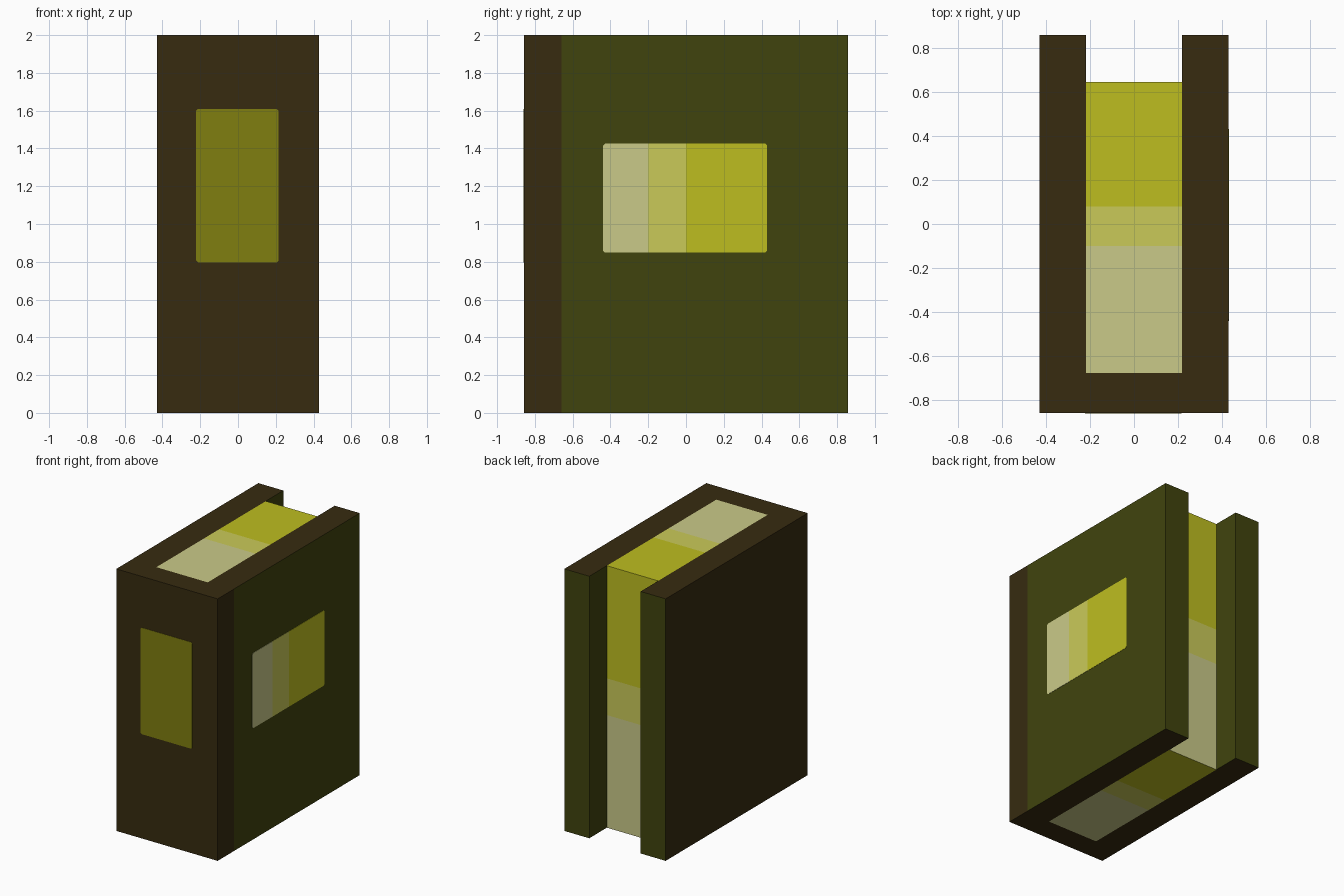
import bpy, bmesh
from mathutils import Vector

if "Cube" in bpy.data.objects:
    bpy.data.objects.remove(bpy.data.objects["Cube"])


def material(name, hex_code):
    srgb = [int(hex_code[i:i + 2], 16) / 255 for i in (0, 2, 4)]
    lin = [c / 12.92 if c <= 0.04045 else ((c + 0.055) / 1.055) ** 2.4 for c in srgb]
    m = bpy.data.materials.new(name)
    m.diffuse_color = (*lin, 1)
    m.use_nodes = True
    m.node_tree.nodes["Principled BSDF"].inputs["Base Color"].default_value = m.diffuse_color
    return m


BROWN = material("dark brown", "372B10")
GREEN = material("dark green", "40440D")
OLIVE = material("olive", "807E10")
YELLOW = material("yellow", "BEBE20")
PALE = material("pale yellow", "CACA59")
CREAM = material("cream", "CACA89")


def prism(name, points, depth, mats, rule, cuts=()):
    """Extrude an outline by a vector, slice it at (axis, value) cuts, colour faces by rule."""
    bm = bmesh.new()
    face = bm.faces.new([bm.verts.new(p) for p in points])
    ext = bmesh.ops.extrude_face_region(bm, geom=[face], use_keep_orig=True)
    verts = [g for g in ext["geom"] if isinstance(g, bmesh.types.BMVert)]
    bmesh.ops.translate(bm, verts=verts, vec=depth)
    for axis, value in cuts:
        no = Vector((0, 0, 0))
        no[axis] = 1
        bmesh.ops.bisect_plane(bm, geom=bm.verts[:] + bm.edges[:] + bm.faces[:],
                               plane_co=no * value, plane_no=no)
    bmesh.ops.recalc_face_normals(bm, faces=bm.faces[:])
    for f in bm.faces:
        f.material_index = rule(f.calc_center_median(), f.normal)
    mesh = bpy.data.meshes.new(name)
    bm.to_mesh(mesh)
    bm.free()
    for m in mats:
        mesh.materials.append(m)
    obj = bpy.data.objects.new(name, mesh)
    bpy.context.collection.objects.link(obj)
    return obj


def nicked_rect(a0, a1, b0, b1, c=0.01):
    """Rectangle outline with tiny cut corners."""
    return [(a0 + c, b0), (a1 - c, b0), (a1, b0 + c), (a1, b1 - c),
            (a1 - c, b1), (a0 + c, b1), (a0, b1 - c), (a0, b0 + c)]


W, L, H = 0.428, 0.857, 2.0        # half width, half length, height
IN, SPINE, EDGE = 0.217, -0.675, 0.645   # channel half width, page block ends

# Cover: U-shaped binding; brown outside, green on the right board and inside
outline = [(-W, -L), (W, -L), (W, L), (IN, L), (IN, SPINE), (-IN, SPINE), (-IN, L), (-W, L)]


def cover_rule(c, n):
    outer_brown = abs(n.z) > 0.5 or c.x < -W + 0.01 or c.y < -0.66
    return 0 if outer_brown and n.y < 0.5 else 1


prism("book_cover", [(x, y, 0) for x, y in outline], (0, 0, H),
      [BROWN, GREEN], cover_rule, [(1, -0.66)])


# Pages: three bands along the top and bottom, three bands down the open edge
def page_rule(c, n):
    v, lo, hi = (c.z, 0.86, 1.14) if n.y > 0.5 else (c.y, -0.10, 0.08)
    return 0 if v < lo else 1 if v < hi else 2


prism("page_block", [(-IN, SPINE, 0), (IN, SPINE, 0), (IN, EDGE, 0), (-IN, EDGE, 0)], (0, 0, H),
      [CREAM, PALE, YELLOW], page_rule, [(1, -0.10), (1, 0.08), (2, 0.86), (2, 1.14)])

# Spine label on the front
prism("spine_label", [(x, -L, z) for x, z in nicked_rect(-0.222, 0.215, 0.797, 1.61)],
      (0, -0.002, 0), [OLIVE], lambda c, n: 0)

# Banded label on the right board
prism("side_label", [(W, y, z) for y, z in nicked_rect(-0.44, 0.43, 0.85, 1.425)],
      (0.002, 0, 0), [CREAM, PALE, YELLOW],
      lambda c, n: 0 if c.y < -0.2 else 1 if c.y < 0 else 2, [(1, -0.2), (1, 0)])
